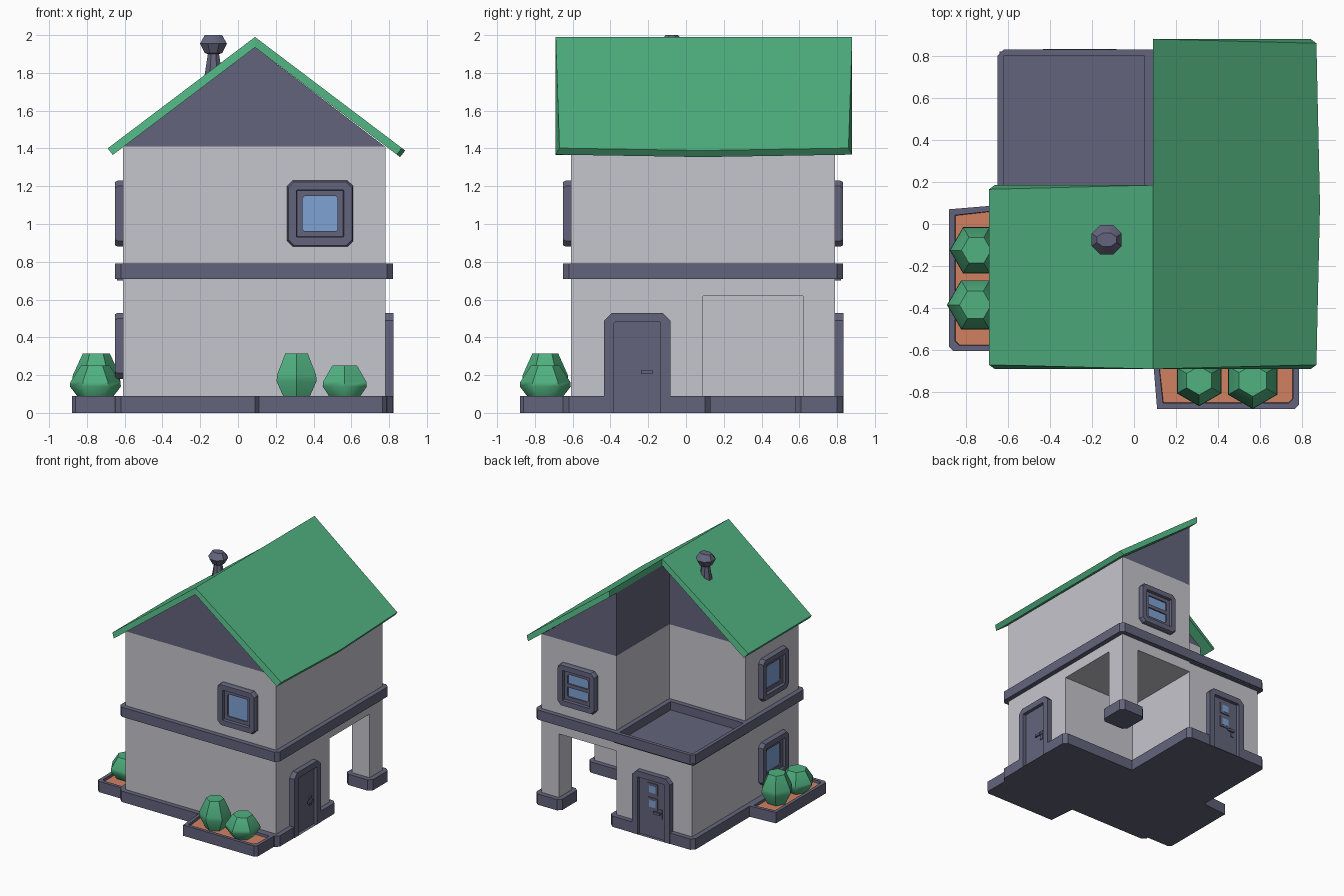
import bpy, bmesh, math
from mathutils import Matrix, Vector

if "Cube" in bpy.data.objects:
    bpy.data.objects.remove(bpy.data.objects["Cube"], do_unlink=True)


def material(name, rgb):
    m = bpy.data.materials.new(name)
    m.use_nodes = True
    m.diffuse_color = (*rgb, 1)
    m.node_tree.nodes["Principled BSDF"].inputs["Base Color"].default_value = (*rgb, 1)
    return m


WALL = material("pale grey wall", (0.56, 0.56, 0.61))
TRIM = material("slate trim", (0.125, 0.127, 0.2))
GREEN = material("green", (0.08, 0.44, 0.215))
SOIL = material("terracotta soil", (0.64, 0.22, 0.12))
GLASS = material("blue glass", (0.21, 0.36, 0.66))

# House limits: outer walls, the inner corner line, and the trim overhang
X0, X1, Y0, Y1, MID, LIP = -0.61, 0.78, -0.61, 0.79, 0.09, 0.04


def loft(name, loops, mat, cap_mat=None, smooth=0, turn=0, at=(0, 0, 0)):
    """Join equal point loops into a closed solid; the last cap may differ in colour."""
    bm = bmesh.new()
    rings = [[bm.verts.new(p) for p in loop] for loop in loops]
    for a, b in zip(rings, rings[1:]):
        for i in range(len(a)):
            j = (i + 1) % len(a)
            bm.faces.new((a[i], a[j], b[j], b[i]))
    bm.faces.new(rings[0][::-1])
    cap = bm.faces.new(rings[-1])
    if cap_mat:
        cap.material_index = 1
    bmesh.ops.recalc_face_normals(bm, faces=bm.faces)
    bm.transform(Matrix.Translation(Vector(at)) @ Matrix.Rotation(math.radians(turn), 4, 'Z'))
    mesh = bpy.data.meshes.new(name)
    bm.to_mesh(mesh)
    bm.free()
    mesh.materials.append(mat)
    if cap_mat:
        mesh.materials.append(cap_mat)
    obj = bpy.data.objects.new(name, mesh)
    bpy.context.collection.objects.link(obj)
    if smooth:
        bpy.ops.object.select_all(action='DESELECT')
        obj.select_set(True)
        bpy.context.view_layer.objects.active = obj
        bpy.ops.object.shade_smooth_by_angle(angle=math.radians(smooth))
    return obj


def prism(name, outline, z0, z1, mat, **kw):
    return loft(name, [[(x, y, z) for x, y in outline] for z in (z0, z1)], mat, **kw)


def rect(xa, xb, ya, yb, c=0.0):
    if not c:
        return [(xa, ya), (xb, ya), (xb, yb), (xa, yb)]
    return [(xa + c, ya), (xb - c, ya), (xb, ya + c), (xb, yb - c),
            (xb - c, yb), (xa + c, yb), (xa, yb - c), (xa, ya + c)]


def plate(name, u, z, w, h, d0, d1, mat, turn, at):
    """Thin block lying on a wall, measured outward from it."""
    prism(name, rect(u - w / 2, u + w / 2, -d1, -d0), z - h / 2, z + h / 2, mat, turn=turn, at=at)


# Walls
prism("lower_walls", [(X0, Y0), (X1, Y0), (X1, MID), (MID, MID), (MID, Y1), (X0, Y1)],
      0.02, 0.62, WALL)
prism("carport_lintel", rect(X0, X1, Y0, Y1), 0.62, 0.7, WALL)
prism("carport_pillar", rect(0.62, X1, 0.62, Y1), 0.02, 0.62, WALL)
prism("upper_walls", [(X0, Y0), (X1, Y0), (X1, Y1), (MID, Y1), (MID, MID), (X0, MID)],
      0.7, 1.41, WALL)

# Plinths, with gaps for the two doors
L, R, F, B = X0 - LIP, X1 + LIP, Y0 - LIP, Y1 + LIP
IN, C = MID + LIP, 0.03
DOOR_C = -0.258
da, db = DOOR_C - 0.145, DOOR_C + 0.145
prism("plinth", [(L + C, F), (R - C, F), (R, F + C), (R, da), (X1 + 0.005, da),
                 (X1 + 0.005, db), (R, db), (R, IN - C), (R - C, IN), (IN, IN),
                 (IN, B - C), (IN - C, B), (db, B), (db, Y1 + 0.005),
                 (da, Y1 + 0.005), (da, B), (L + C, B), (L, B - C), (L, F + C)],
      0, 0.09, TRIM)
prism("pillar_plinth", rect(0.58, R, 0.58, B, C), 0, 0.09, TRIM)

# Floor band and the roof terrace with its kerb
kerb = MID - LIP
prism("floor_band", [(L + C, F), (R - C, F), (R, F + C), (R, B - C), (R - C, B),
                     (kerb, B), (kerb, IN), (L, IN), (L, F + C)], 0.71, 0.79, TRIM)
prism("terrace_kerb", [(kerb, B), (L + C, B), (L, B - C), (L, IN), (L + C, IN),
                       (L + C, B - C), (kerb, B - C)], 0.71, 0.79, TRIM)
prism("terrace_floor", rect(L + 0.01, MID, MID, B - 0.01), 0.7, 0.72, TRIM)

# Gables under the roof
PEAK = 1.935
main_tri = [(X0, 1.408), (X1, 1.408), (MID, PEAK)]
half_tri = [(MID, 1.408), (X1, 1.408), (MID, PEAK)]
for name, tri, ya, yb in (("front_gable", main_tri, Y0, MID), ("back_gable", half_tri, MID, Y1)):
    loft(name, [[(x, y, z) for x, z in tri] for y in (ya, yb)], TRIM)


# Roof slopes: each station is the underside y, the top eave y and the eave x
def roof_slope(name, stations):
    loops = []
    for y, y_eave, x in stations:
        run, side = abs(x - MID), math.copysign(1, x)
        low = run - 0.027
        loops.append([(MID, y, 1.99), (x, y_eave, 1.99 - 0.756 * run),
                      (MID + side * low, y, PEAK - 0.756 * low), (MID, y, PEAK)])
    loft(name, loops, GREEN)


roof_slope("left_roof", [(-0.69, -0.67, 0.868), (0.09, 0.09, 0.885), (0.88, 0.86, 0.868)])
roof_slope("right_roof", [(-0.69, -0.67, -0.69), (0.185, 0.165, -0.69)])


# Round parts made from stacked rings
def turned(name, x, y, rings, sides, phase, mat, smooth):
    loops = []
    for z, rx, ry in rings:
        angles = [phase + math.tau * i / sides for i in range(sides)]
        loops.append([(rx * math.cos(a), ry * math.sin(a), z) for a in angles])
    return loft(name, loops, mat, smooth=smooth, turn=0, at=(x, y, 0))


turned("chimney", -0.13, -0.075,
       [(1.68, 0.062, 0.062), (1.78, 0.052, 0.052), (1.9, 0.032, 0.032), (1.905, 0.05, 0.05),
        (1.955, 0.077, 0.077), (2.0, 0.05, 0.035)], 8, math.pi / 8, TRIM, 35)


# Windows: stepped frame with a glass middle
def window(name, u, z, turn, at, bar=False):
    loops = [[(u + a, -d, z + b) for a, b in rect(-h, h, -h, h, c)]
             for h, c, d in ((0.175, 0.03, -0.01), (0.175, 0.03, 0.025), (0.168, 0.03, 0.04),
                             (0.125, 0.003, 0.04), (0.122, 0.003, 0.016),
                             (0.093, 0.01, 0.016), (0.093, 0.01, 0.006))]
    loft(name, loops, TRIM, cap_mat=GLASS, turn=turn, at=at)
    if bar:
        plate(name + "_bar", u, z, 0.2, 0.03, 0, 0.016, TRIM, turn, at)


window("front_window", 0.435, 1.055, 0, (0, Y0, 0))
window("back_window", -0.435, 1.055, 180, (0, Y1, 0), bar=True)
window("upper_side_window", 0.26, 1.055, 270, (X0, 0, 0))
window("lower_side_window", 0.26, 0.355, 270, (X0, 0, 0))


# Doors: raised surround, recessed leaf, handle and optional panes
def door(name, u, turn, at, panes=False):
    loops = []
    for w, h, c, d in ((0.175, 0.53, 0.04, -0.01), (0.175, 0.53, 0.04, 0.043),
                       (0.122, 0.48, 0.003, 0.043), (0.122, 0.48, 0.003, 0.015)):
        outline = [(-w, 0), (w, 0), (w, h - c), (w - c, h), (c - w, h), (-w, h - c)]
        loops.append([(u + a, -d, b) for a, b in outline])
    loft(name, loops, TRIM, turn=turn, at=at)
    plate(name + "_lock", u + 0.073, 0.21, 0.03, 0.075, 0.01, 0.022, TRIM, turn, at)
    plate(name + "_handle", u + 0.05, 0.217, 0.06, 0.02, 0.028, 0.042, TRIM, turn, at)
    plate(name + "_spindle", u + 0.073, 0.217, 0.014, 0.014, 0.01, 0.03, TRIM, turn, at)
    if panes:
        for i, z in enumerate((0.4, 0.28)):
            plate(f"{name}_pane_frame_{i}", u, z, 0.095, 0.095, 0.01, 0.022, TRIM, turn, at)
            plate(f"{name}_pane_{i}", u, z, 0.06, 0.06, 0.016, 0.024, GLASS, turn, at)


door("side_door", DOOR_C, 90, (X1, 0, 0))
door("back_door", -DOOR_C, 180, (0, Y1, 0), panes=True)


# Planters with soil and two bushes each; depth runs outward from the wall
def planter(name, u0, u1, turn, at, bushes):
    def outline(s, z):
        return [(u0 + s, -0.03 - s, z), (u0 + 0.02 + s, -0.27 + s, z),
                (u1 - 0.02 - s, -0.27 + s, z), (u1 - s, -0.25 + s, z), (u1 - s, -0.03 - s, z)]
    loft(name, [outline(0, 0), outline(0, 0.09), outline(0.028, 0.09), outline(0.03, 0.07)],
         TRIM, cap_mat=SOIL, turn=turn, at=at)
    for i, (u, d, r, top) in enumerate(bushes):
        height = top - 0.06
        loops = []
        for t, k in ((0, 0.55), (0.42, 1), (0.55, 0.98), (1, 0.56)):
            angles = [math.tau * (j + 0.5) / 6 + math.pi / 3 for j in range(6)]
            loops.append([(u + r * k * math.cos(a), -d + r * k * math.sin(a), 0.06 + t * height)
                          for a in angles])
        loft(f"{name}_bush_{i}", loops, GREEN, smooth=50, turn=turn, at=at)


planter("front_planter", 0.09, 0.785, 0, (0, Y0, 0),
        [(0.31, 0.135, 0.122, 0.315), (0.565, 0.135, 0.135, 0.25)])
planter("side_planter", -0.09, 0.605, 270, (X0, 0, 0),
        [(0.125, 0.14, 0.127, 0.315), (0.385, 0.145, 0.135, 0.25)])
